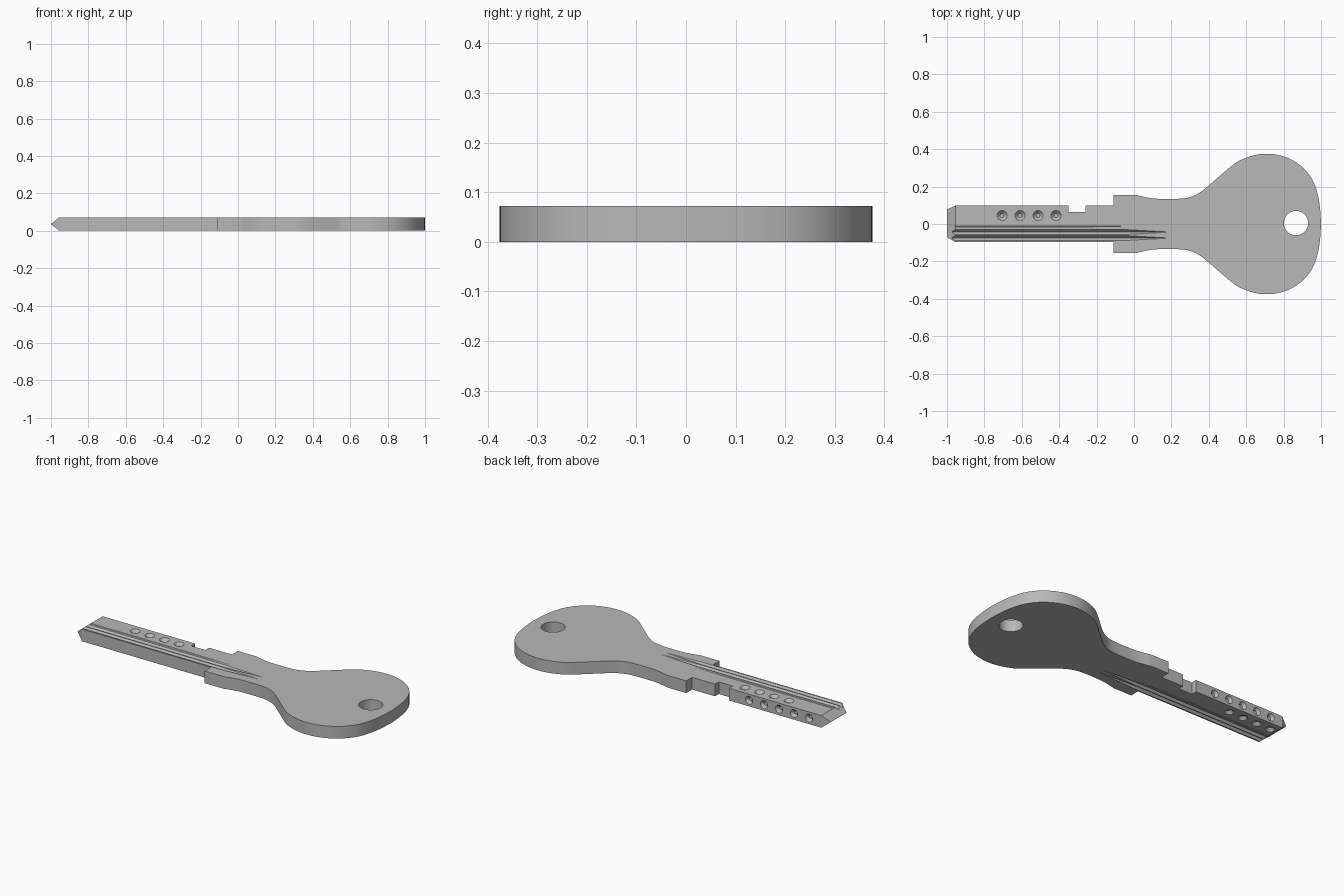
import bpy, bmesh, math
from mathutils import Vector

if "Cube" in bpy.data.objects:
    bpy.data.objects.remove(bpy.data.objects["Cube"])

T = 0.072  # key thickness
cutters = []


def loft(name, rings):
    """Solid from equal-length closed rings, capped at both ends."""
    bm = bmesh.new()
    vs = [[bm.verts.new(p) for p in r] for r in rings]
    n = len(rings[0])
    for a, b in zip(vs, vs[1:]):
        for i in range(n):
            j = (i + 1) % n
            bm.faces.new((a[i], a[j], b[j], b[i]))
    bm.faces.new(vs[0][::-1])
    bm.faces.new(vs[-1])
    bmesh.ops.recalc_face_normals(bm, faces=bm.faces)
    me = bpy.data.meshes.new(name)
    bm.to_mesh(me)
    bm.free()
    ob = bpy.data.objects.new(name, me)
    bpy.context.collection.objects.link(ob)
    return ob


def cut(name, rings):
    ob = loft(name, rings)
    ob.hide_render = True
    cutters.append(ob)


def smooth_path(pts, steps=4):
    """Catmull-Rom through the points."""
    p = [Vector(q) for q in pts]
    p = [2 * p[0] - p[1]] + p + [2 * p[-1] - p[-2]]
    out = []
    for i in range(1, len(p) - 2):
        a, b, c, d = p[i - 1:i + 3]
        for k in range(steps):
            t = k / steps
            out.append(0.5 * (2 * b + (c - a) * t + (2 * a - 5 * b + 4 * c - d) * t * t
                              + (3 * b - a - 3 * c + d) * t ** 3))
    out.append(p[-2])
    return [(v.x, v.y) for v in out]


# Key outline: bow half-profile mirrored, then the blade with its notch and tip
bow = smooth_path([(0.01, 0.155), (0.09, 0.138), (0.16, 0.134), (0.24, 0.135),
                   (0.30, 0.144), (0.36, 0.174), (0.44, 0.241), (0.52, 0.309),
                   (0.57, 0.342), (0.64, 0.367), (0.71, 0.3755), (0.78, 0.367),
                   (0.85, 0.340), (0.91, 0.295), (0.955, 0.235), (0.982, 0.16),
                   (0.995, 0.08), (1.0, 0.0)])
upper = [(-1.0, 0.077), (-0.953, 0.10), (-0.35, 0.10), (-0.35, 0.065), (-0.26, 0.065),
         (-0.26, 0.10), (-0.11, 0.10), (-0.11, 0.155)] + bow
lower = [(x, -y) for x, y in bow[-2::-1]] + [
    (-0.11, -0.155), (-0.11, -0.097), (-0.953, -0.097), (-1.0, -0.071)]
outline = upper + lower
key = loft("key_body", [[(x, y, z) for x, y in outline] for z in (0, T)])


# Hole in the bow
def circle(cx, cy, z, r, n):
    return [(cx + r * math.cos(2 * math.pi * i / n),
             cy + r * math.sin(2 * math.pi * i / n), z) for i in range(n)]


cut("ring_hole", [circle(0.866, 0.005, z, 0.065, 48) for z in (-0.1, 0.2)])

for side in (1, -1):
    def zz(h):  # height above the face on this side
        return T / 2 + side * (T / 2 + h)

    # Pointed tip
    tri = [(-1.0005, 0.0002 - T / 2), (-0.94, 0.012), (-1.05, 0.012), (-1.05, 0.0002 - T / 2)]
    cut("tip_wedge", [[(x, y, zz(h)) for x, h in tri] for y in (-0.2, 0.2)])

    # Long V grooves that ramp out in the neck
    for yc, w, d, end in ((-0.043, 0.014, 0.016, 0.19), (-0.075, 0.014, 0.016, 0.19),
                          (-0.0125, 0.003, 0.003, -0.03)):
        rings = []
        for x, lift in ((-1.1, 0), (end - 0.25, 0), (end + 0.05, d * 1.2)):
            rings.append([(x, yc, zz(-d + lift)),
                          (x, yc + 2 * w, zz(d + lift)),
                          (x, yc - 2 * w, zz(d + lift))])
        cut("groove", rings)

    # Conical code dimples on the faces
    start = -0.705 if side == 1 else -0.915
    for i in range(4):
        cx = start + 0.096 * i
        cut("face_dimple", [circle(cx, 0.045, zz(h), r, 20)
                            for h, r in ((-0.017, 0.011), (0.003, 0.030))])

# Dimples on the upper edge of the blade
for i in range(5):
    cx = -0.875 + 0.098 * i
    cut("edge_dimple", [[(x, 0.10 + h, T / 2 + z) for x, z, _ in circle(0, 0, 0, r, 20)
                         for x in (x + cx,)]
                        for h, r in ((-0.016, 0.010), (0.003, 0.026))])

# Apply all the cuts, then remove the cutters
for c in cutters:
    m = key.modifiers.new(c.name, 'BOOLEAN')
    m.operation = 'DIFFERENCE'
    m.solver = 'EXACT'
    m.object = c
dg = bpy.context.evaluated_depsgraph_get()
mesh = bpy.data.meshes.new_from_object(key.evaluated_get(dg))
key.modifiers.clear()
key.data = mesh
for c in cutters:
    bpy.data.objects.remove(c)

# Plain grey metal
mat = bpy.data.materials.new("grey_metal")
mat.diffuse_color = (0.48, 0.48, 0.48, 1)
mat.use_nodes = True
mat.node_tree.nodes["Principled BSDF"].inputs["Base Color"].default_value = mat.diffuse_color
mesh.materials.clear()
mesh.materials.append(mat)
bpy.context.view_layer.objects.active = key
key.select_set(True)
bpy.ops.object.shade_smooth_by_angle(angle=math.radians(25))
